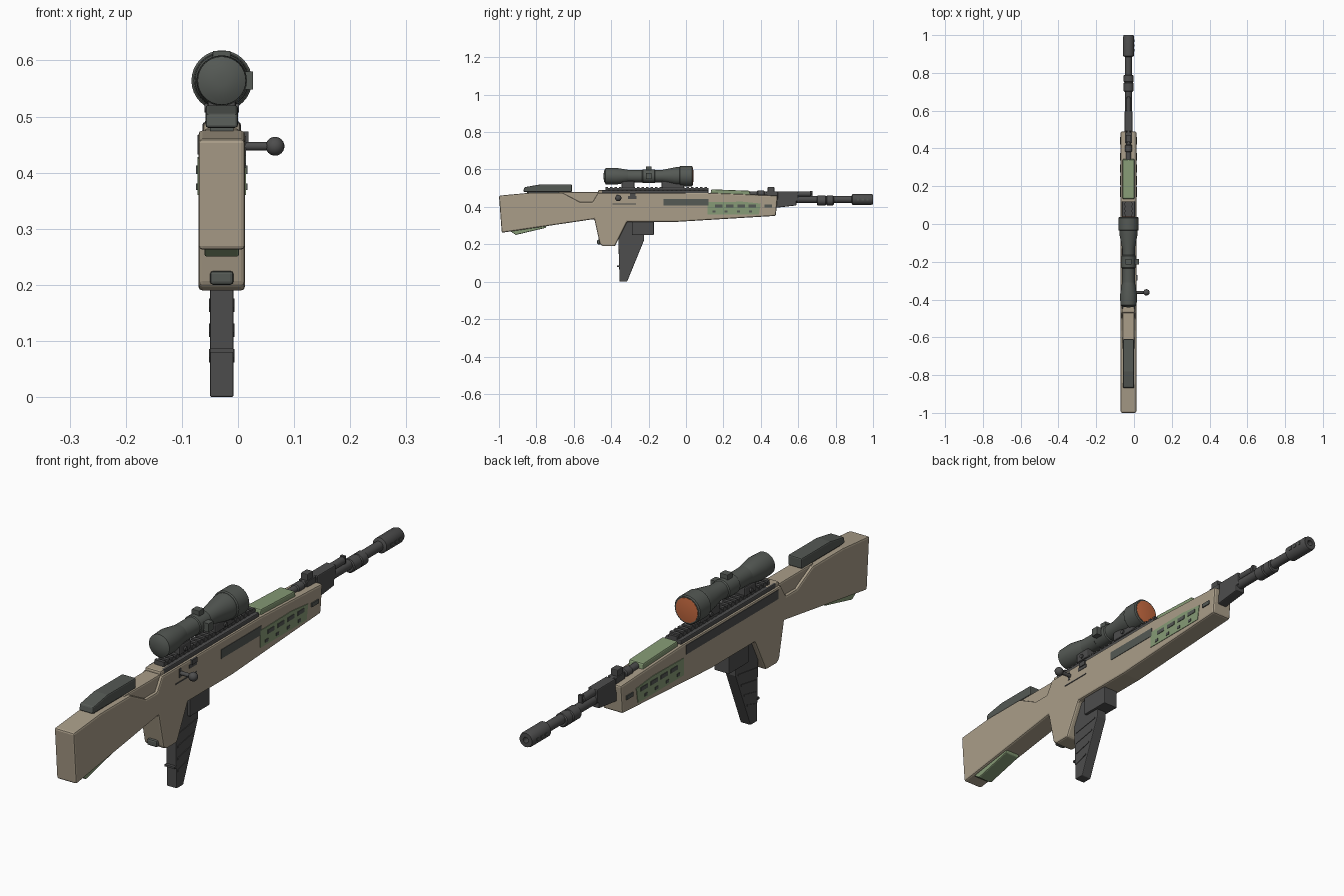
import bpy, bmesh, math
from mathutils import Matrix, Vector

cube = bpy.data.objects.get("Cube")
if cube:
    bpy.data.objects.remove(cube)

# Shared dimensions
CENTRE = -.029
HALF = .0415
SLIM = .031
NARROW = .021
BORE = .44
SIGHT_AXIS = .564
DECK = .475
BELLY = .32
RIGHT = CENTRE + HALF
LEFT = CENTRE - HALF
SKIN = .002


def material(name, red, green, blue):
    mat = bpy.data.materials.new(name)
    mat.use_nodes = True
    colour = (red, green, blue, 1)
    mat.diffuse_color = colour
    mat.node_tree.nodes["Principled BSDF"].inputs["Base Color"].default_value = colour
    return mat


TAN = material("tan", .4, .34, .25)
GREEN = material("green", .24, .33, .18)
DARK = material("dark_metal", .075, .075, .075)
GREY = material("grey_green", .09, .1, .09)
LENS = material("orange_lens", .55, .14, .05)


def finish(name, bm, mat, bevel=None, smooth=False):
    bmesh.ops.recalc_face_normals(bm, faces=bm.faces)
    mesh = bpy.data.meshes.new(name)
    bm.to_mesh(mesh)
    bm.free()
    mesh.materials.append(mat)
    part = bpy.data.objects.new(name, mesh)
    bpy.context.collection.objects.link(part)
    if smooth:
        for face in mesh.polygons:
            face.use_smooth = True
        mesh.set_sharp_from_angle(angle=math.radians(35))
    if bevel:
        modifier = part.modifiers.new("Bevel", "BEVEL")
        modifier.width = bevel
        modifier.segments = 2
        modifier.limit_method = "ANGLE"


def prism(name, outline, mat, half=SLIM, x=CENTRE, bevel=None):
    """Side outline of (y, z) points, extruded across x."""
    bm = bmesh.new()
    face = bm.faces.new([bm.verts.new((x - half, y, z)) for y, z in outline])
    result = bmesh.ops.extrude_face_region(bm, geom=[face])
    moved = [item for item in result["geom"] if isinstance(item, bmesh.types.BMVert)]
    bmesh.ops.translate(bm, verts=moved, vec=(half * 2, 0, 0))
    finish(name, bm, mat, bevel)


def box(name, back, front, bottom, top, mat, half=SLIM, x=CENTRE, bevel=None):
    outline = [(back, bottom), (front, bottom), (front, top), (back, top)]
    prism(name, outline, mat, half, x, bevel)


def badge(name, y, z, length, height, mat, x=RIGHT, half=SKIN):
    """Thin plate centred on a side surface."""
    box(name, y - length / 2, y + length / 2, z - height / 2, z + height / 2, mat, half, x)


def turned(name, profile, z, mat, segments=32):
    """Profile of (y, radius) points, spun about an axis along y."""
    bm = bmesh.new()
    rings = []
    for y, radius in profile:
        angles = [math.tau * i / segments for i in range(segments)]
        rings.append([bm.verts.new((CENTRE + radius * math.cos(a), y, z + radius * math.sin(a)))
                      for a in angles])
    for ring, following in zip(rings, rings[1:]):
        for i in range(segments):
            bm.faces.new((ring[i - 1], ring[i], following[i], following[i - 1]))
    bm.faces.new(rings[0])
    bm.faces.new(rings[-1])
    finish(name, bm, mat, smooth=True)


def drum(name, back, front, radius, z, mat, edge=.004):
    """Cylinder along y with chamfered ends."""
    turned(name, [(back, radius - edge), (back + edge, radius),
                  (front - edge, radius), (front, radius - edge)], z, mat)


def cross_pin(name, x_start, x_end, y, z, radius, mat):
    bm = bmesh.new()
    place = Matrix.Translation(((x_start + x_end) / 2, y, z)) @ Matrix.Rotation(math.pi / 2, 4, "Y")
    bmesh.ops.create_cone(bm, cap_ends=True, segments=20, radius1=radius, radius2=radius,
                          depth=x_end - x_start, matrix=place)
    finish(name, bm, mat, smooth=True)


# Stock: butt, grip, forend and wrist in one outline
butt = [(-1, .46), (-.985, .262), (-.93, .27), (-.49, .335)]
grip = [(-.46, .2), (-.445, .19), (-.38, .19), (-.315, BELLY)]
forend = [(-.05, BELLY), (.48, .352), (.49, .46), (.12, DECK)]
wrist = [(-.47, DECK), (-.5, .425), (-.565, .425), (-.66, DECK), (-.84, DECK)]
prism("stock", butt + grip + forend + wrist, TAN, half=HALF, bevel=.007)
box("wrist_top", -.68, -.46, .42, DECK + .004, TAN, bevel=.006)
box("receiver_tang", -.47, -.4, .45, .49, TAN, half=.033, bevel=.006)
prism("butt_underside", [(-.94, .27), (-.91, .25), (-.75, .288), (-.74, .31)], GREEN, bevel=.004)
box("grip_back_pad", -.475, -.44, .2, .225, GREY, half=NARROW, bevel=.006)

# Cheek rest
box("cheek_rest_base", -.85, -.62, .465, .49, GREY, half=NARROW)
prism("cheek_rest", [(-.87, .48), (-.61, .48), (-.61, .52), (-.78, .52), (-.865, .505)],
      GREY, half=.029, bevel=.005)

# Magazine and its well
box("magazine_well", -.29, -.172, .25, .33, DARK, bevel=.003)
prism("magazine", [(-.365, BELLY), (-.355, .005), (-.355, 0), (-.315, 0), (-.225, .22), (-.225, BELLY)],
      DARK, half=NARROW, bevel=.003)
badge("magazine_tab", -.362, .083, .014, .007, DARK, x=CENTRE, half=NARROW)
for step in range(4):
    low = .07 + step * .045
    front = -.293 + step * .018
    prism("magazine_rib", [(-.35, low - .008), (front, low + .01), (front, low + .016), (-.35, low)],
          DARK, half=NARROW + SKIN)

# Receiver and toothed rail
box("receiver", -.45, .12, .43, .49, DARK, half=.034, bevel=.004)
box("rail", -.43, .12, .48, .5, DARK, half=.018)
for step in range(23):
    start = -.43 + step * .024
    box("rail_tooth", start, start + .013, .49, .507, DARK, half=.02)
badge("receiver_left_plate", -.175, .45, .55, .035, DARK, x=LEFT)
badge("ejection_slot", -.288, .45, .045, .014, DARK)
badge("bolt_slot", -.366, .448, .012, .034, DARK)
badge("seam_line", -.33, .415, .125, .004, DARK)
badge("side_button", -.285, .464, .03, .018, DARK, half=.006)
badge("right_panel", 0, .425, .24, .034, GREY)

# Bolt handle
KNOB = Vector((.066, -.362, .447))
cross_pin("bolt_handle", CENTRE, KNOB.x, KNOB.y, KNOB.z, .0075, DARK)
ball = bmesh.new()
bmesh.ops.create_uvsphere(ball, u_segments=20, v_segments=12, radius=.0168,
                          matrix=Matrix.Translation(KNOB))
finish("bolt_knob", ball, DARK, smooth=True)

# Forend panels and vents, same on both sides
for side in (LEFT, RIGHT):
    prism("green_panel", [(.115, .36), (.39, .36), (.4, .418), (.3, .428), (.115, .425)],
          GREEN, half=SKIN, x=side)
    for y in (.175, .235, .295, .355, .44):
        badge("forend_vent", y, .405, .04, .015, GREY, x=side, half=SKIN * 2)
    for step in range(4):
        badge("forend_notch", .15 + step * .065, .375, .016, .011, GREY, x=side, half=SKIN * 2)
prism("top_handguard", [(.13, .46), (.345, .46), (.34, .486), (.135, .494)], GREEN, bevel=.005)

# Barrel assembly
drum("barrel", .1, .9, .018, BORE, DARK)
drum("gas_tube", .32, .67, .014, .469, DARK)
drum("tube_collar", .38, .42, .018, .469, DARK)
box("tube_bracket", .49, .6, .43, .483, DARK, half=.02, bevel=.004)
box("front_post", .664, .675, BORE, .486, DARK, half=.008)
prism("barrel_support", [(.48, .395), (.59, .408), (.59, BORE), (.48, BORE)], DARK,
      half=.02, bevel=.004)
box("sight_base", .43, .485, .455, .483, DARK, half=.018, bevel=.002)
box("sight_leaf", .437, .472, .48, .507, DARK, half=.014, bevel=.003)
for back, front in ((.7, .75), (.75, .79)):
    drum("barrel_collar", back, front, .026, .434, DARK)
turned("muzzle_brake", [(.885, .02), (.89, .029), (.99, .029), (1, .026), (1, .011), (.96, .011)],
       BORE, DARK)
for side in (-1, 1):
    for y in (.92, .945, .97):
        badge("brake_port", y, BORE, .012, .01, GREY, x=CENTRE + side * .0285)

# Scope
turned("eyepiece", [(-.441, .01), (-.438, .028), (-.43, .043), (-.375, .045), (-.31, .034)],
       SIGHT_AXIS, GREY)
turned("scope_tube", [(-.31, .034), (-.13, .033), (-.055, .048), (-.03, .049)], SIGHT_AXIS, GREY)
drum("objective_ring", -.035, .036, .054, SIGHT_AXIS, GREY)
turned("objective_lens", [(.03, .046), (.037, .046), (.039, .03), (.04, .01)], SIGHT_AXIS, LENS)
drum("scope_centre_band", -.235, -.165, .037, SIGHT_AXIS, GREY)
box("top_turret", -.214, -.184, SIGHT_AXIS, .617, GREY, half=.016, bevel=.002)
badge("side_turret", -.2, SIGHT_AXIS, .03, .032, GREY, x=.009, half=.018)
for back, front in ((-.345, -.275), (-.13, -.01)):
    box("scope_mount", back, front, .5, .538, DARK, half=.025, bevel=.006)
    cross_pin("mount_screw", CENTRE - SLIM, CENTRE + SLIM, (back + front) / 2, .515, .008, DARK)
